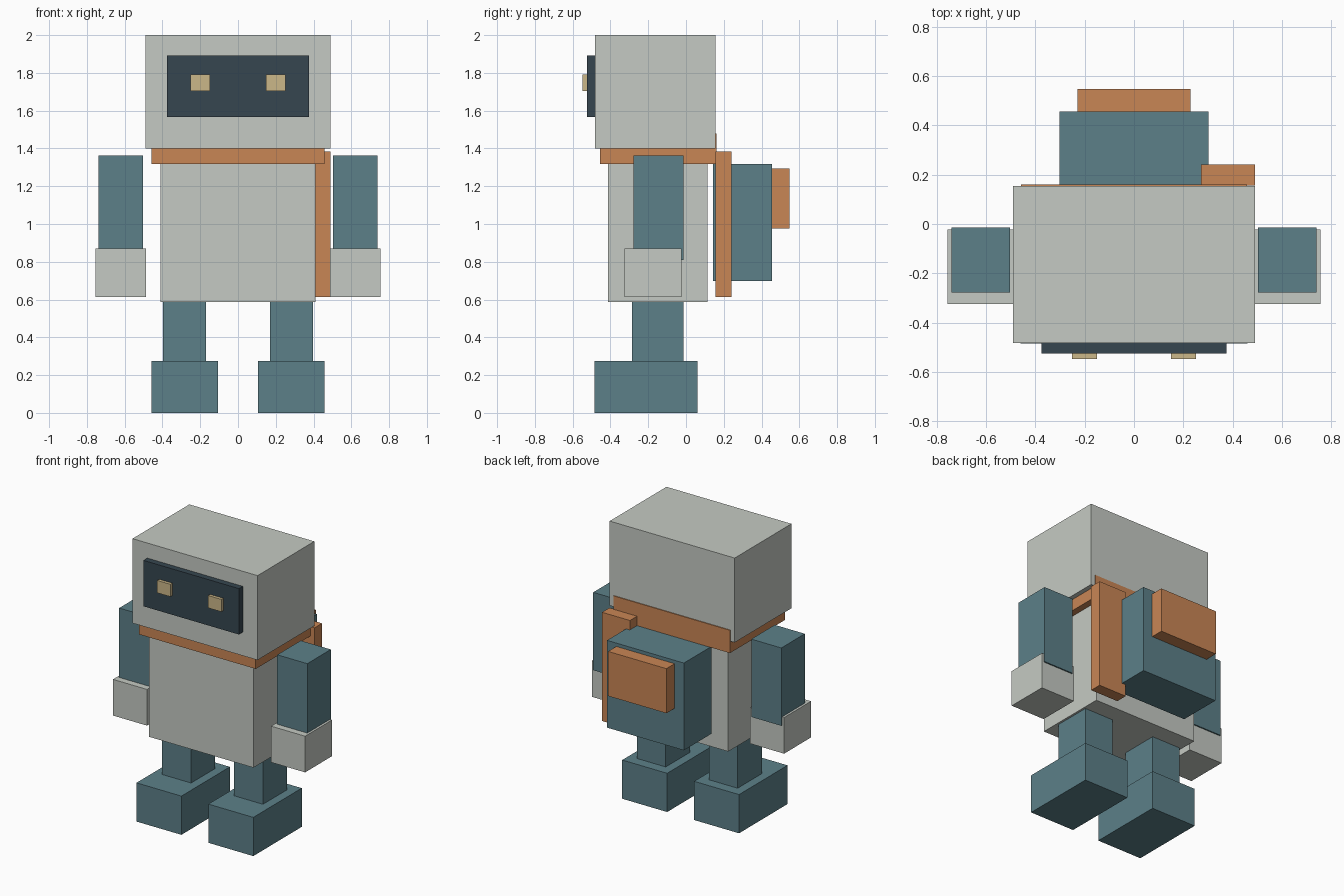
import bpy

if "Cube" in bpy.data.objects:
    bpy.data.objects.remove(bpy.data.objects["Cube"])


def linear(c):
    c /= 255
    return c / 12.92 if c <= 0.04045 else ((c + 0.055) / 1.055) ** 2.4


def material(name, r, g, b):
    m = bpy.data.materials.new(name)
    m.diffuse_color = (linear(r), linear(g), linear(b), 1)
    m.use_nodes = True
    m.node_tree.nodes["Principled BSDF"].inputs["Base Color"].default_value = m.diffuse_color
    return m


GREY = material("light grey", 197, 202, 195)
TEAL = material("teal", 92, 128, 137)
ORANGE = material("orange", 201, 134, 85)
DARK = material("dark slate", 54, 70, 80)
CREAM = material("cream", 203, 183, 137)


def box(name, x, y, z, mat):
    """Box from (min, max) ranges on each axis."""
    bpy.ops.mesh.primitive_cube_add(size=1)
    ob = bpy.context.object
    ob.name = ob.data.name = name
    for v in ob.data.vertices:
        v.co = [r[0] if c < 0 else r[1] for c, r in zip(v.co, (x, y, z))]
    ob.data.materials.append(mat)
    return ob


def pair(name, x, y, z, mat):
    """The same box on both sides of the body."""
    box("left_" + name, x, y, z, mat)
    box("right_" + name, (-x[1], -x[0]), y, z, mat)


def centred(name, half, y, z, mat):
    box(name, (-half, half), y, z, mat)


# Head and face
centred("head", 0.491, (-0.482, 0.155), (1.40, 2.0), GREY)
centred("visor", 0.375, (-0.525, -0.475), (1.567, 1.893), DARK)
pair("eye", (0.149, 0.252), (-0.547, -0.515), (1.704, 1.792), CREAM)

# Torso, scarf and hanging scarf end
centred("torso", 0.411, (-0.413, 0.113), (0.588, 1.40), GREY)
centred("scarf", 0.458, (-0.455, 0.161), (1.318, 1.48), ORANGE)
box("scarf_end", (0.272, 0.491), (0.157, 0.241), (0.613, 1.385), ORANGE)

# Backpack with pocket
centred("backpack", 0.302, (0.143, 0.455), (0.698, 1.318), TEAL)
centred("backpack_pocket", 0.229, (0.44, 0.547), (0.977, 1.294), ORANGE)

# Arms and hands
pair("arm", (0.503, 0.739), (-0.278, -0.014), (0.81, 1.363), TEAL)
pair("hand", (0.487, 0.755), (-0.325, -0.023), (0.613, 0.87), GREY)

# Legs and feet
pair("leg", (0.169, 0.396), (-0.285, -0.014), (0.25, 0.60), TEAL)
pair("foot", (0.106, 0.459), (-0.484, 0.06), (0.0, 0.275), TEAL)
